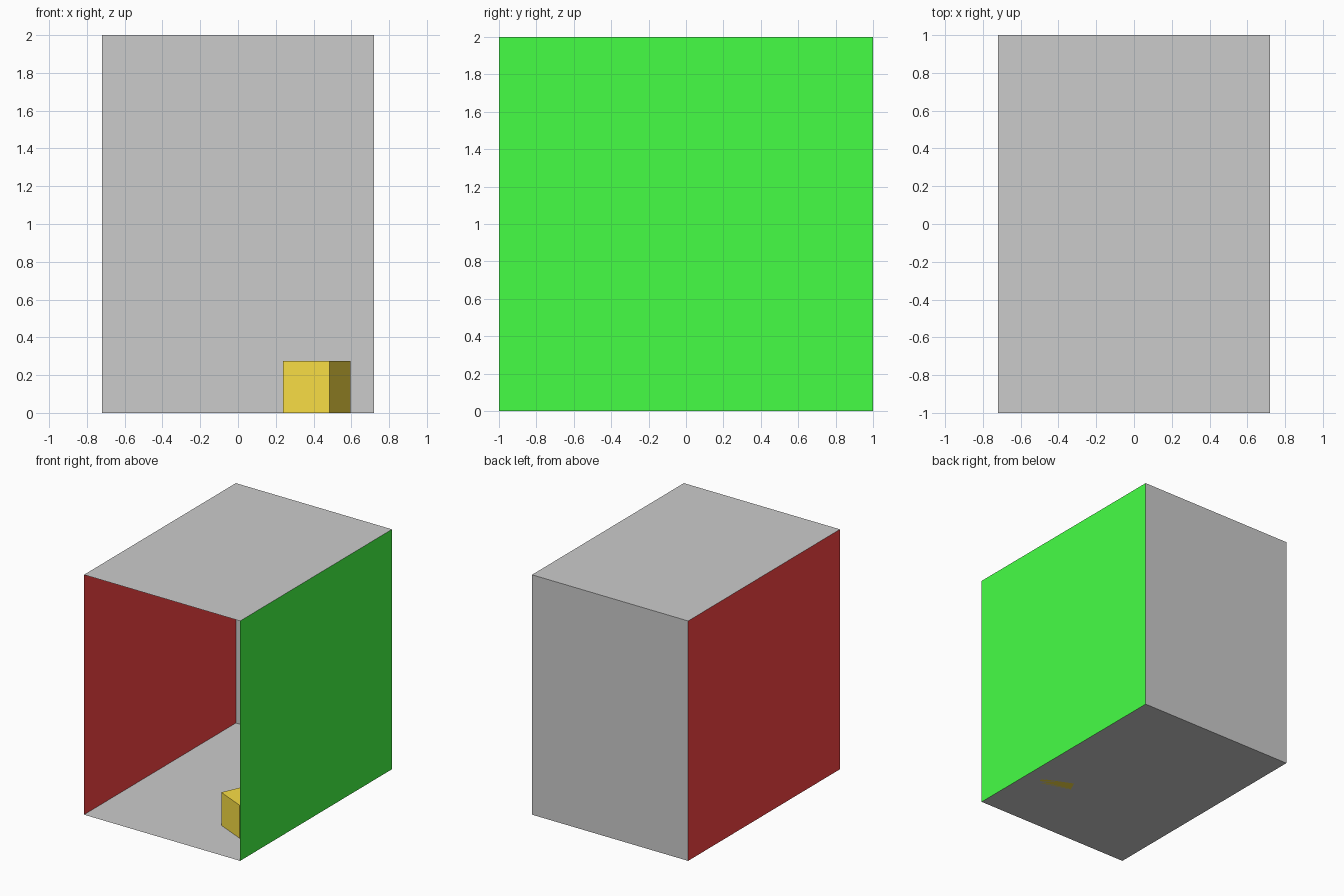
import bpy, math
from mathutils import Vector

if "Cube" in bpy.data.objects:
    bpy.data.objects.remove(bpy.data.objects["Cube"])

W, D, H = 1.44, 2.0, 2.0   # room width, depth, height


def paint(obj, name, rgb):
    mat = bpy.data.materials.new(name)
    mat.diffuse_color = (*rgb, 1)
    mat.use_nodes = True
    mat.node_tree.nodes["Principled BSDF"].inputs["Base Color"].default_value = mat.diffuse_color
    obj.data.materials.append(mat)


def panel(name, centre, u, v):
    """Thin single-sheet panel spanned by half-vectors u and v; normal is u x v."""
    c, u, v = Vector(centre), Vector(u), Vector(v)
    mesh = bpy.data.meshes.new(name)
    mesh.from_pydata([c - u - v, c + u - v, c + u + v, c - u + v], [], [(0, 1, 2, 3)])
    mesh.update()
    obj = bpy.data.objects.new(name, mesh)
    bpy.context.collection.objects.link(obj)
    return obj


X, Y, Z = (W / 2, 0, 0), (0, D / 2, 0), (0, 0, H / 2)

# Room shell, open at the front, all faces pointing inwards
panel("floor", (0, 0, 0), X, Y)
panel("ceiling", (0, 0, H), Y, X)
panel("back_wall", (0, D / 2, H / 2), X, Z)
left = panel("left_wall", (-W / 2, 0, H / 2), Y, Z)
right = panel("right_wall", (W / 2, 0, H / 2), Z, Y)
paint(left, "red", (1.0, 0.06, 0.06))
paint(right, "green", (0.06, 1.0, 0.06))

# Small turned block on the floor
S = 0.27
bpy.ops.mesh.primitive_cube_add(size=1, location=(0.417, -0.493, 0.1375),
                                rotation=(0, 0, math.radians(-24)))
block = bpy.context.object
block.name = "block"
block.scale = (S, S, 0.275)
paint(block, "amber", (0.95, 0.73, 0.06))
